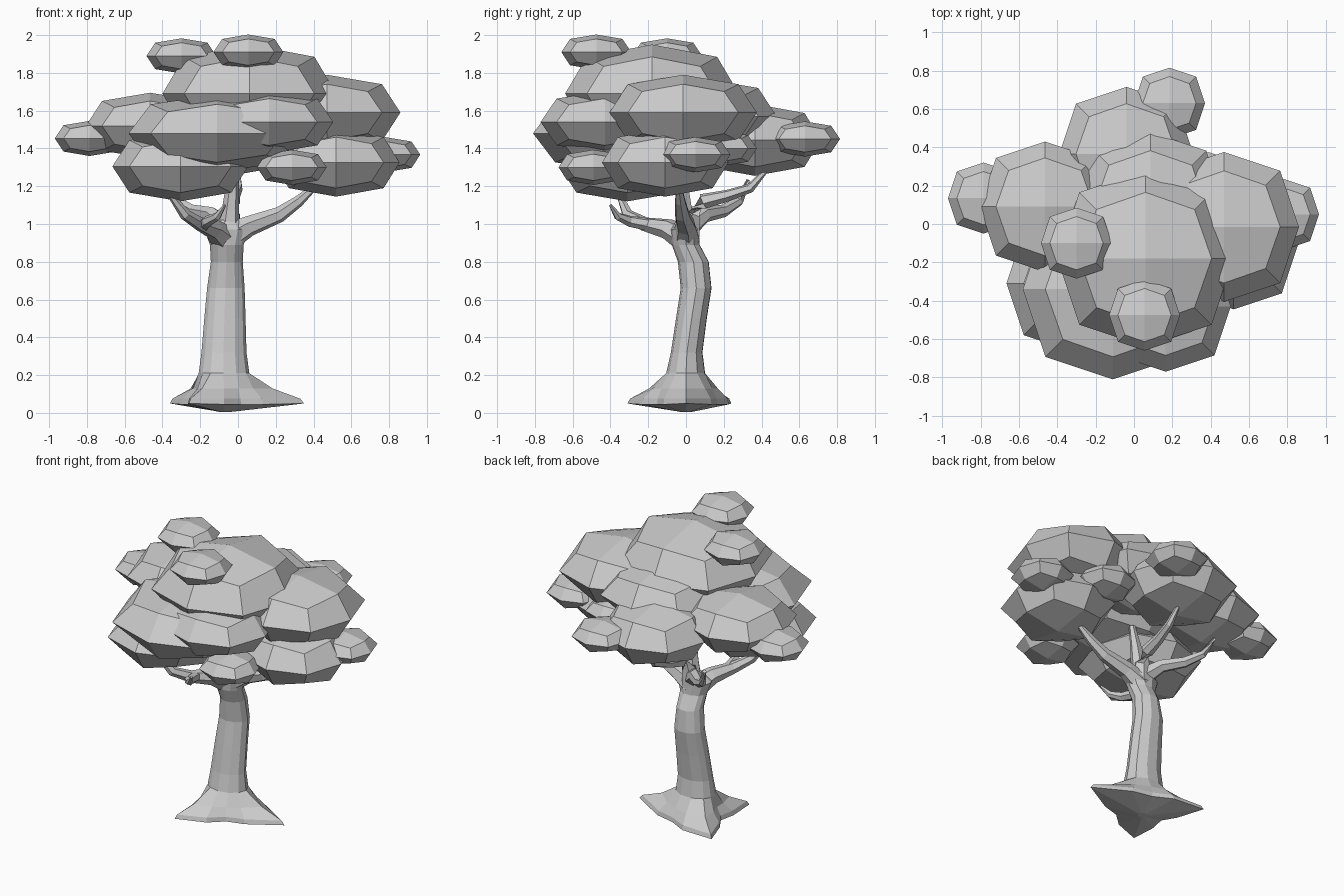
import bpy, bmesh, math
from mathutils import Vector

if "Cube" in bpy.data.objects:
    bpy.data.objects.remove(bpy.data.objects["Cube"])


def finish(bm, name):
    bmesh.ops.recalc_face_normals(bm, faces=bm.faces)
    mesh = bpy.data.meshes.new(name)
    bm.to_mesh(mesh)
    bm.free()
    obj = bpy.data.objects.new(name, mesh)
    bpy.context.collection.objects.link(obj)
    return obj


def leaf_clump(name, center, r, rz):
    """Cube subdivided once and rounded into a 24-quad flattened ball."""
    bm = bmesh.new()
    bmesh.ops.create_cube(bm, size=2)
    bmesh.ops.subdivide_edges(bm, edges=bm.edges[:], cuts=1, use_grid_fill=True)
    factor = {1: 1.0, 2: 0.75, 3: 0.556}
    for v in bm.verts:
        k = factor[sum(abs(c) > 0.5 for c in v.co)]
        v.co = Vector(center) + Vector((v.co.x * r, v.co.y * r, v.co.z * rz)) * k
    finish(bm, name)


def skin_rings(bm, rings, close_start=True, close_end=True):
    loops = [[bm.verts.new(p) for p in ring] for ring in rings]
    n = len(loops[0])
    for a, b in zip(loops, loops[1:]):
        for i in range(n):
            j = (i + 1) % n
            bm.faces.new((a[i], a[j], b[j], b[i]))
    if close_start:
        bm.faces.new(loops[0][::-1])
    if close_end:
        bm.faces.new(loops[-1])
    return loops


def branch(name, path, sides=6):
    """Tapered tube; path points are (x, y, z, radius)."""
    pts = [Vector(p[:3]) for p in path]
    rings = []
    for i, p in enumerate(pts):
        t = (pts[min(i + 1, len(pts) - 1)] - pts[max(i - 1, 0)]).normalized()
        ref = Vector((0.3, 0.2, 1)) if abs(t.z) < 0.8 else Vector((1, 0.1, 0))
        u = t.cross(ref).normalized()
        if abs(t.z) >= 0.8:
            u = t.cross(u)
        w = t.cross(u)
        rings.append([p + (u * math.cos(a) + w * math.sin(a)) * path[i][3]
                      for a in (math.tau * k / sides for k in range(sides))])
    bm = bmesh.new()
    skin_rings(bm, rings)
    finish(bm, name)


# Large foliage clumps: centre, horizontal radius, vertical radius
large = [
    ((0.06, -0.18, 1.69), 0.46, 0.26),
    ((-0.11, -0.34, 1.48), 0.47, 0.205),
    ((-0.305, -0.31, 1.305), 0.36, 0.185),
    ((0.52, -0.11, 1.325), 0.335, 0.18),
    ((0.47, -0.015, 1.59), 0.39, 0.20),
    ((-0.465, 0.09, 1.52), 0.34, 0.175),
    ((-0.04, 0.365, 1.445), 0.35, 0.19),
    ((0.085, 0.09, 1.57), 0.39, 0.20),
    ((0.165, -0.43, 1.54), 0.34, 0.165),
]
for i, (c, r, rz) in enumerate(large):
    leaf_clump(f"large_leaf_clump_{i + 1}", c, r, rz)

# Small foliage clumps, all one size
small = [(0.055, -0.475, 1.91), (-0.30, -0.10, 1.89), (-0.785, 0.135, 1.453),
         (0.78, 0.05, 1.367), (0.285, -0.49, 1.30), (0.185, 0.63, 1.45),
         (0.39, 0.19, 1.40)]
for i, c in enumerate(small):
    leaf_clump(f"small_leaf_clump_{i + 1}", c, 0.185, 0.093)

# Trunk: three pointed roots flowing into a bent, tapering stem
ROOTS = [(0.35, 0.0), (-0.36, 0.24), (-0.26, -0.31)]
SIDES = 12
cx = -0.07
tips = [(math.atan2(y, x - cx) % math.tau, math.hypot(x - cx, y)) for x, y in ROOTS]
tips.sort()
angles, weights = [], []
for k in range(3):
    a0, l0 = tips[k]
    a1, l1 = tips[(k + 1) % 3]
    span = (a1 - a0) % math.tau
    for s in range(4):
        angles.append(a0 + span * s / 4)
        weights.append([l0, 0.235, 0.175, 0.235][s])


def root_ring(z, amount, tip_drop):
    ring = []
    for i, a in enumerate(angles):
        r = 0.13 + (weights[i] - 0.13) * amount
        drop = tip_drop if i % 4 == 0 else 0
        ring.append(Vector((cx + r * math.cos(a), r * math.sin(a), z - drop)))
    return ring


rings = [
    [Vector((cx + 0.03 * math.cos(a), 0.03 * math.sin(a), 0.005)) for a in angles],
    root_ring(0.045, 1.0, -0.005),
    root_ring(0.075, 0.93, 0.0),
    root_ring(0.13, 0.42, 0.0),
]
# (centre x, centre y, z, radius x, radius y)
stem = [(-0.075, 0.0, 0.21, 0.135, 0.105), (-0.075, 0.005, 0.32, 0.12, 0.085),
        (-0.07, 0.03, 0.5, 0.11, 0.083), (-0.065, 0.055, 0.66, 0.10, 0.083),
        (-0.06, 0.04, 0.8, 0.085, 0.083), (-0.06, 0.0, 0.89, 0.09, 0.075),
        (-0.06, -0.005, 0.97, 0.12, 0.075), (-0.05, 0.0, 1.02, 0.06, 0.05)]
for x, y, z, rx, ry in stem:
    rings.append([Vector((x + rx * math.cos(a), y + ry * math.sin(a), z)) for a in angles])
bm = bmesh.new()
skin_rings(bm, rings)
finish(bm, "trunk")

# Branches holding up the crown
branches = {
    "right_branch": [(-0.05, 0, 0.93, 0.075), (0.06, 0, 0.99, 0.055),
                     (0.22, -0.02, 1.05, 0.042), (0.32, -0.03, 1.12, 0.03),
                     (0.42, -0.04, 1.21, 0.015)],
    "front_branch": [(-0.07, 0, 0.92, 0.075), (-0.13, -0.1, 0.975, 0.055),
                     (-0.2, -0.22, 1.0, 0.038), (-0.28, -0.31, 1.05, 0.03),
                     (-0.37, -0.36, 1.17, 0.014)],
    "front_twig": [(-0.18, -0.19, 0.995, 0.035), (-0.16, -0.3, 1.015, 0.03),
                   (-0.11, -0.36, 1.04, 0.022), (-0.07, -0.4, 1.1, 0.008)],
    "back_branch": [(-0.05, 0.01, 0.94, 0.07), (-0.04, 0.03, 1.06, 0.05),
                    (-0.03, 0.09, 1.12, 0.042), (-0.02, 0.22, 1.15, 0.032),
                    (0.0, 0.34, 1.19, 0.025), (0.0, 0.42, 1.28, 0.013)],
    "left_branch": [(-0.06, 0.01, 0.98, 0.06), (-0.14, 0.1, 1.05, 0.042),
                    (-0.24, 0.2, 1.07, 0.034), (-0.32, 0.28, 1.12, 0.026),
                    (-0.37, 0.33, 1.23, 0.013)],
    "centre_branch": [(-0.05, 0.0, 0.95, 0.065), (-0.04, -0.01, 1.08, 0.045),
                      (-0.03, -0.02, 1.2, 0.035), (-0.01, -0.03, 1.34, 0.02)],
}
for name, path in branches.items():
    branch(name, path)
